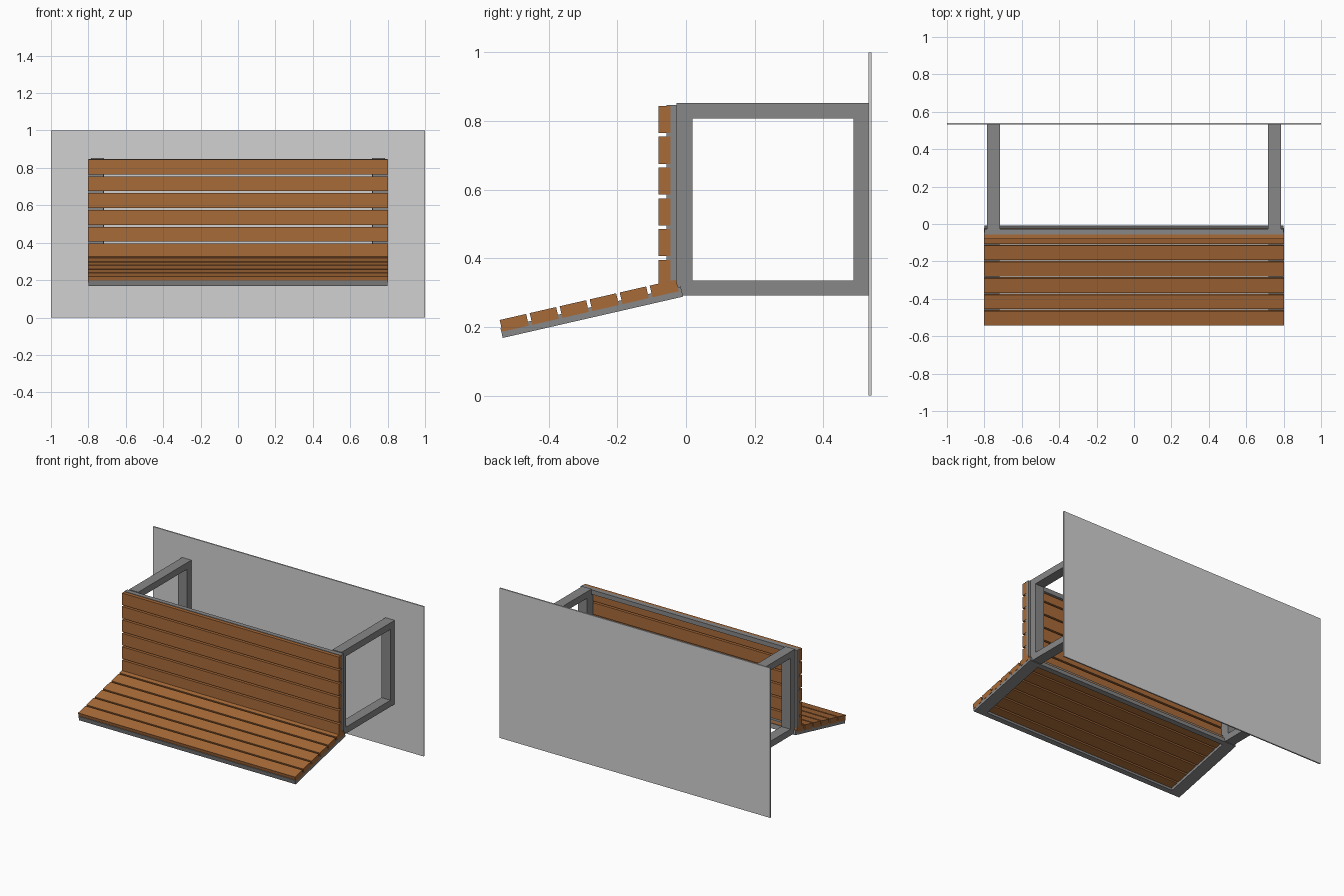
import bpy, bmesh, math
from mathutils import Matrix, Vector

if "Cube" in bpy.data.objects:
    bpy.data.objects.remove(bpy.data.objects["Cube"])


def material(name, rgb):
    m = bpy.data.materials.new(name)
    m.diffuse_color = (*rgb, 1)
    m.use_nodes = True
    m.node_tree.nodes["Principled BSDF"].inputs["Base Color"].default_value = m.diffuse_color
    return m


WOOD = material("warm wood", (0.39, 0.145, 0.04))
STEEL = material("grey steel", (0.245, 0.245, 0.245))
WALL = material("light grey wall", (0.64, 0.64, 0.64))


def finish(name, bm, mat):
    bmesh.ops.recalc_face_normals(bm, faces=bm.faces)
    me = bpy.data.meshes.new(name)
    bm.to_mesh(me)
    bm.free()
    me.materials.append(mat)
    ob = bpy.data.objects.new(name, me)
    bpy.context.collection.objects.link(ob)
    return ob


def box(name, lo, hi, mat, frame=Matrix()):
    bm = bmesh.new()
    size = [b - a for a, b in zip(lo, hi)]
    mid = [(a + b) / 2 for a, b in zip(lo, hi)]
    bmesh.ops.create_cube(bm, size=1, matrix=frame @ Matrix.Translation(mid) @ Matrix.Diagonal((*size, 1)))
    return finish(name, bm, mat)


def ring(name, outer, inner, depth, mat, frame=Matrix()):
    """Mitred rectangular frame: (a0, b0, a1, b1) rectangles extruded along the local third axis."""
    bm = bmesh.new()

    def loop(r, c):
        a0, b0, a1, b1 = r
        return [bm.verts.new(frame @ Vector((a, b, c))) for a, b in ((a0, b0), (a1, b0), (a1, b1), (a0, b1))]

    loops = [loop(outer, depth[0]), loop(outer, depth[1]), loop(inner, depth[1]), loop(inner, depth[0])]
    for k in range(4):
        p, q = loops[k], loops[(k + 1) % 4]
        for i in range(4):
            j = (i + 1) % 4
            bm.faces.new((p[i], p[j], q[j], q[i]))
    return finish(name, bm, mat)


def axes(x, y, z, origin):
    m = Matrix((x, y, z)).transposed().to_4x4()
    m.translation = origin
    return m


# Slatted panel: steel frame with six boards let into its face
def slatted_panel(name, frame):
    ring(name + "_frame", (-0.8, 0, 0.8, 0.539), (-0.72, 0.03, 0.72, 0.509), (0, 0.03), STEEL, frame)
    for i in range(6):
        v = 0.003 + i * 0.0897
        box(f"{name}_slat_{i + 1}", (-0.801, v, 0.018), (0.801, v + 0.079, 0.053), WOOD, frame)


# Upright backrest
slatted_panel("backrest", axes((1, 0, 0), (0, 0, -1), (0, -1, 0), (0, -0.027, 0.847)))

# Seat sloping down to the front
t = math.radians(12.9)
c, s = math.cos(t), math.sin(t)
slatted_panel("seat", axes((1, 0, 0), (0, c, s), (0, -s, c), (0, -0.534, 0.168)))

# Square brackets between the backrest and the wall
side = axes((0, 1, 0), (0, 0, 1), (1, 0, 0), (0, 0, 0))
for label, x in (("left", -0.751), ("right", 0.751)):
    ring(label + "_bracket", (-0.028, 0.292, 0.532, 0.852), (0.019, 0.335, 0.488, 0.808),
         (x - 0.034, x + 0.034), STEEL, side)

# Wall plate
box("wall_plate", (-1, 0.532, 0), (1, 0.541, 1), WALL)
